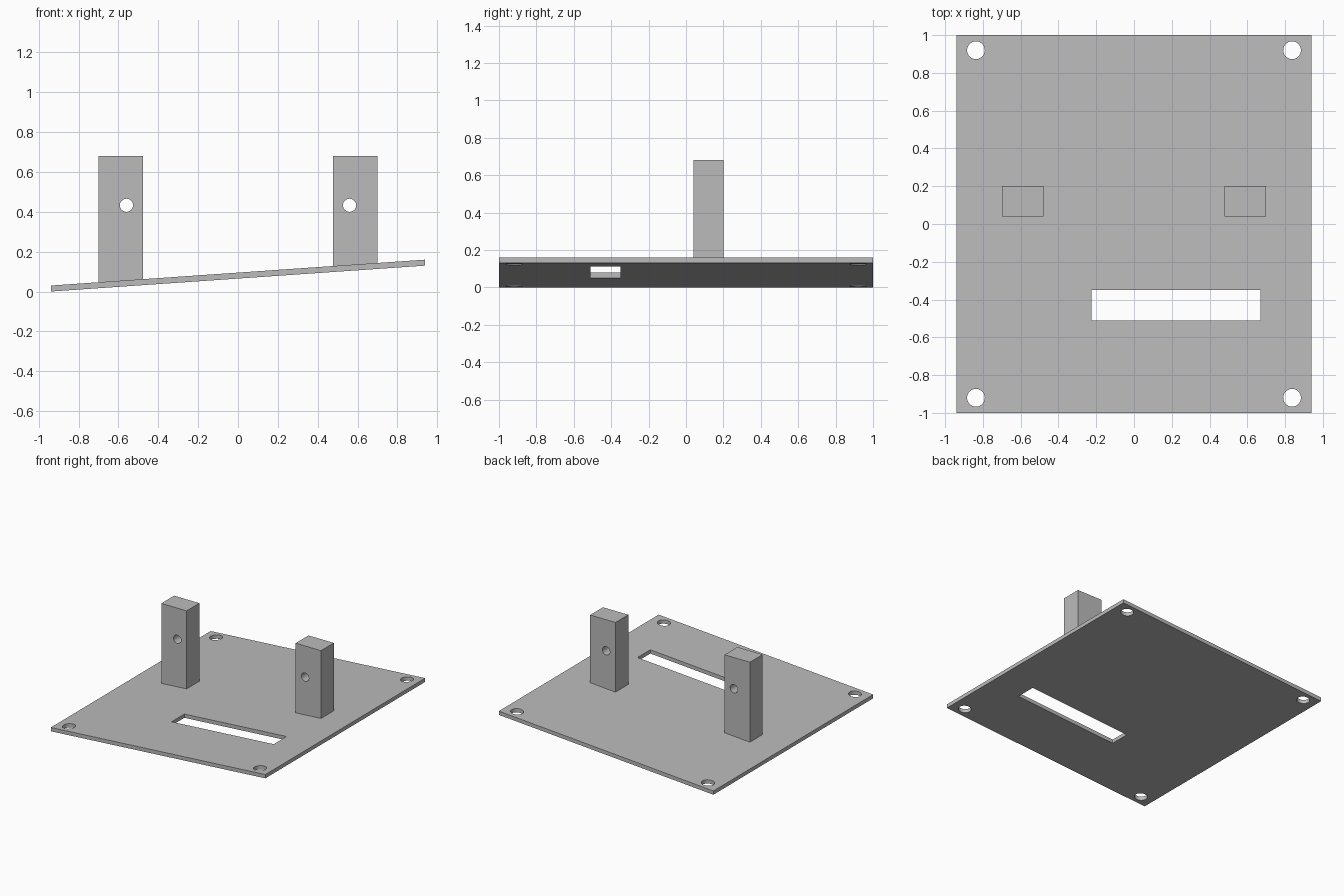
import bpy
import bmesh
from math import radians
from mathutils import Matrix, Vector

if "Cube" in bpy.data.objects:
    bpy.data.objects.remove(bpy.data.objects["Cube"], do_unlink=True)

HALF_X, HALF_Y = 0.94, 1.0
THICK, RISE = 0.03, 0.13
SLOPE = RISE / (2 * HALF_X)

grey = bpy.data.materials.new("plain grey")
grey.use_nodes = True
colour = (0.5, 0.5, 0.5, 1)
grey.diffuse_color = colour
grey.node_tree.nodes["Principled BSDF"].inputs["Base Color"].default_value = colour


def underside(x):
    """Height of the sloping plate's lower face."""
    return (x + HALF_X) * SLOPE


def add_object(name, bm):
    mesh = bpy.data.meshes.new(name)
    bm.to_mesh(mesh)
    bm.free()
    mesh.materials.append(grey)
    obj = bpy.data.objects.new(name, mesh)
    bpy.context.collection.objects.link(obj)
    return obj


def box(name, low, high):
    bm = bmesh.new()
    bmesh.ops.create_cube(bm, size=1)
    low, high = Vector(low), Vector(high)
    for v in bm.verts:
        v.co = (low + high) / 2 + v.co * (high - low)
    return add_object(name, bm)


def cylinder(name, centre, radius, depth, turn=0):
    bm = bmesh.new()
    bmesh.ops.create_cone(bm, cap_ends=True, segments=40, radius1=radius,
                          radius2=radius, depth=depth,
                          matrix=Matrix.Translation(centre) @ Matrix.Rotation(radians(turn), 4, "X"))
    return add_object(name, bm)


def cut(obj, cutters):
    """Subtract each cutter, then discard it."""
    bpy.ops.object.select_all(action="DESELECT")
    bpy.context.view_layer.objects.active = obj
    obj.select_set(True)
    for cutter in cutters:
        cutter.hide_render = True
        mod = obj.modifiers.new("cut", "BOOLEAN")
        mod.operation = "DIFFERENCE"
        mod.solver = "EXACT"
        mod.object = cutter
        bpy.ops.object.modifier_apply(modifier=mod.name)
        bpy.data.objects.remove(cutter, do_unlink=True)
    bpy.ops.object.shade_smooth_by_angle(angle=radians(30))


# Sloping base plate with a slot and four corner holes
plate = box("base_plate", (-HALF_X, -HALF_Y, 0), (HALF_X, HALF_Y, THICK))
for v in plate.data.vertices:
    v.co.z += underside(v.co.x)
holes = [box("slot_cutter", (-0.225, -0.51, -1), (0.67, -0.35, 1))]
for sx in (-1, 1):
    for sy in (-1, 1):
        holes.append(cylinder("corner_cutter", (sx * 0.837, sy * 0.92, 0), 0.047, 2))
cut(plate, holes)

# Upright posts, each with a pin hole running front to back
for side, name in ((-1, "right_post"), (1, "left_post")):
    x0, x1 = sorted((side * 0.478, side * 0.7))
    post = box(name, (x0, 0.04, 0), (x1, 0.2, 0.68))
    for v in post.data.vertices:
        if v.co.z < 0.1:
            v.co.z = underside(v.co.x) + THICK / 2
    cut(post, [cylinder("pin_cutter", (side * 0.56, 0.12, 0.433), 0.033, 1, 90)])
